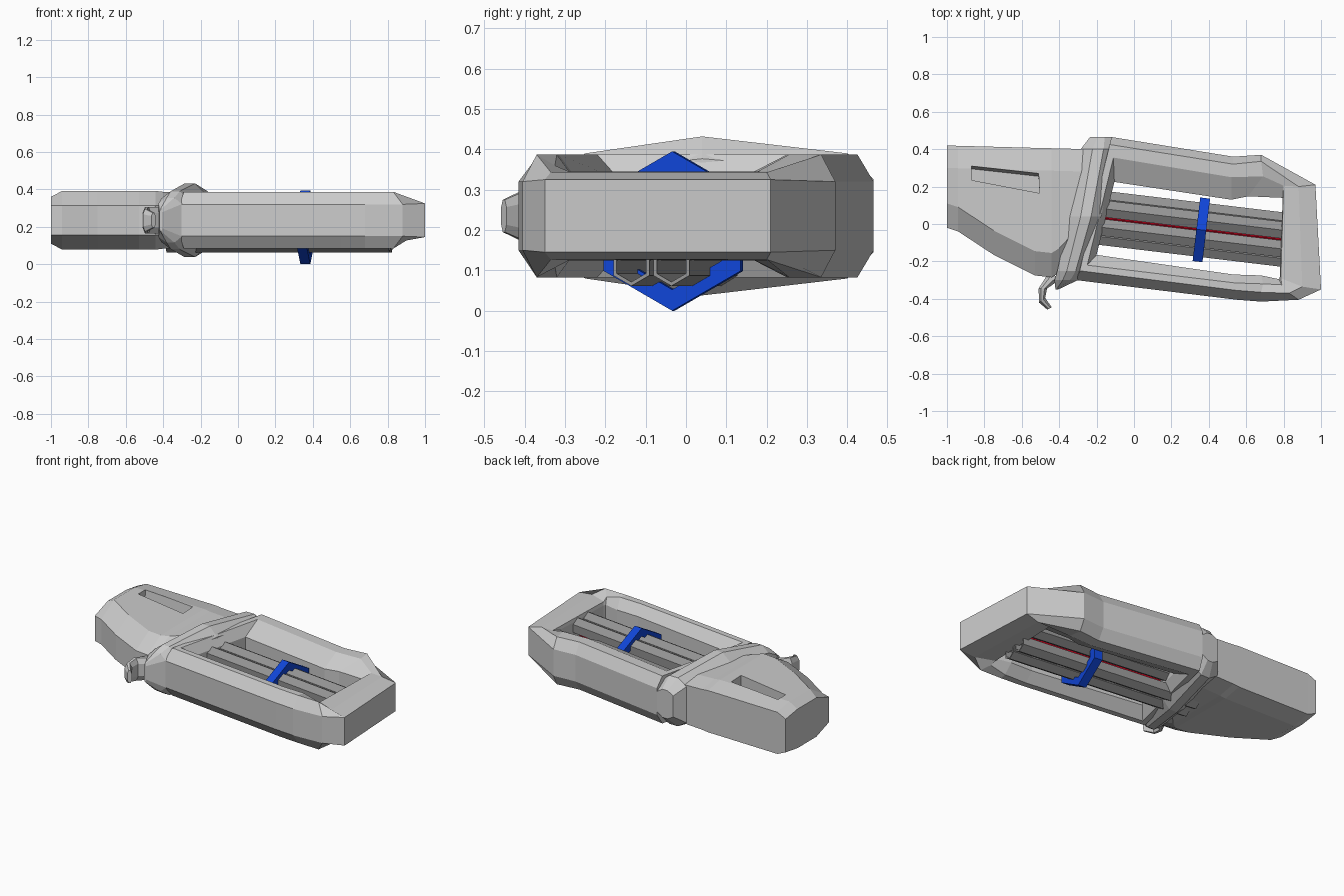
import bpy, bmesh, math
from mathutils import Vector, Matrix

if "Cube" in bpy.data.objects:
    bpy.data.objects.remove(bpy.data.objects["Cube"])

ZC = 0.235
TILT = -math.atan(0.12)


def material(name, rgb):
    m = bpy.data.materials.new(name)
    m.diffuse_color = (*rgb, 1)
    m.use_nodes = True
    m.node_tree.nodes["Principled BSDF"].inputs["Base Color"].default_value = m.diffuse_color
    return m


def finish(name, bm, mat=None):
    bmesh.ops.recalc_face_normals(bm, faces=bm.faces)
    me = bpy.data.meshes.new(name)
    bm.to_mesh(me)
    bm.free()
    ob = bpy.data.objects.new(name, me)
    bpy.context.collection.objects.link(ob)
    if mat:
        me.materials.append(mat)
    return ob


def loft(name, stations, closed=False, zc=ZC):
    """Each station is half a section (x, y, half height), mirrored in z."""
    bm = bmesh.new()
    rings = []
    for st in stations:
        pts = [(x, y, zc + h) for x, y, h in st]
        pts += [(x, y, zc - h) for x, y, h in reversed(st)]
        rings.append([bm.verts.new(p) for p in pts])
    n = len(rings[0])
    for i in range(len(rings) if closed else len(rings) - 1):
        a, b = rings[i], rings[(i + 1) % len(rings)]
        for j in range(n):
            k = (j + 1) % n
            bm.faces.new((a[j], a[k], b[k], b[j]))
    if not closed:
        bm.faces.new(rings[0])
        bm.faces.new(rings[-1])
    return finish(name, bm)


def hex_tube(name, x, offset, z, r, r_in, length, mat):
    """Hollow hexagonal tube along the tilted barrel axis."""
    bm = bmesh.new()
    loops = []
    for rad, sx in ((r, -1), (r, 1), (r_in, 1), (r_in, -1)):
        loops.append([bm.verts.new((sx * length / 2,
                                    rad * math.sin(i * math.pi / 3),
                                    rad * math.cos(i * math.pi / 3))) for i in range(6)])
    for i in range(4):
        a, b = loops[i], loops[(i + 1) % 4]
        for j in range(6):
            k = (j + 1) % 6
            bm.faces.new((a[j], a[k], b[k], b[j]))
    ob = finish(name, bm, mat)
    centre = Vector((x, 0.012 - 0.12 * x, z))
    ob.matrix_world = (Matrix.Translation(centre) @ Matrix.Rotation(TILT, 4, 'Z')
                       @ Matrix.Translation((0, offset, 0)))
    return ob


dark = material("dark_metal", (0.3, 0.3, 0.3))
blue = material("blue", (0.005, 0.06, 0.68))
red = material("red", (0.5, 0.0, 0.01))

# Open frame: outer wall, outer top, inner top, inner wall at each corner
FULL = (.085, .152, .152, .09)
END = (.09, .108, .11, .09)  # thinner bar at the muzzle end
frame = [
    (FULL, (-.12, .465), (-.13, .425), (-.11, .355), (-.105, .225)),
    (FULL, (.53, .36), (.53, .32), (.52, .25), (.52, .13)),
    (FULL, (.68, .37), (.68, .335), (.69, .255), (.61, .148)),
    (END, (.97, .21), (.88, .20), (.80, .205), (.795, .14)),
    (END, (1.0, -.35), (.90, -.335), (.785, -.29), (.78, -.28)),
    ((.085, .152, .125, .09), (.88, -.405), (.83, -.37), (.79, -.325), (.775, -.295)),
    (FULL, (.68, -.415), (.68, -.365), (.69, -.32), (.68, -.275)),
    (FULL, (.55, -.405), (.55, -.355), (.54, -.315), (.53, -.27)),
    (FULL, (-.31, -.30), (-.29, -.25), (-.25, -.22), (-.2, -.165)),
]
loft("frame", [[(*p, h) for p, h in zip(s, hs)] for hs, *s in frame], closed=True)

# Raised collar crossing between stock and frame: y, left x, right x, height
collar = [(.465, -.235, -.12, .09), (.40, -.285, -.105, .155), (.04, -.345, -.175, .197),
          (-.25, -.41, -.265, .155), (-.30, -.425, -.30, .12), (-.35, -.42, -.405, .06)]
loft("collar", [[(x0, y, h * .75), (x0 + (x1 - x0) * .35, y, h),
                 (x0 + (x1 - x0) * .68, y, h), (x1, y, h * .72)]
                for y, x0, x1, h in collar])

# Stock: x, upper y, lower y, half height
stock_rows = [(-1.0, .42, -.02, .125), (-.94, .418, -.04, .157), (-.75, .413, -.165, .157),
              (-.53, .407, -.275, .157), (-.44, .405, -.285, .157), (-.40, .404, -.26, .152),
              (-.25, .40, -.10, .145)]
stock = loft("stock", [[(x, y1, h * .85), (x, y1 - .12, h), (x, y0 + .13, h), (x, y0, .08)]
                       for x, y1, y0, h in stock_rows])

# Slanted recess cut into the top of the stock
bm = bmesh.new()
slot = [(-.87, .315), (-.51, .275), (-.505, .165), (-.87, .235)]
lo = [bm.verts.new((x, y - (.02 if i < 2 else 0), .30)) for i, (x, y) in enumerate(slot)]
hi = [bm.verts.new((x, y, .42)) for x, y in slot]
bm.faces.new(lo)
bm.faces.new(hi)
for i in range(4):
    j = (i + 1) % 4
    bm.faces.new((lo[i], lo[j], hi[j], hi[i]))
cutter = finish("slot_cutter", bm)
cutter.hide_render = True
cutter.hide_set(True)
mod = stock.modifiers.new("slot", 'BOOLEAN')
mod.operation = 'DIFFERENCE'
mod.solver = 'EXACT'
mod.object = cutter

# Curved trigger hook below the stock: outer point, inner point, half height
hook = [((-.45, -.25), (-.40, -.30), .07), ((-.51, -.345), (-.465, -.345), .072),
        ((-.508, -.42), (-.475, -.395), .06), ((-.463, -.458), (-.44, -.445), .04)]
loft("trigger", [[(a[0], a[1], h * .55),
                  (a[0] * .7 + b[0] * .3, a[1] * .7 + b[1] * .3, h),
                  (a[0] * .3 + b[0] * .7, a[1] * .3 + b[1] * .7, h),
                  (b[0], b[1], h * .55)] for a, b, h in hook])

# Six hexagonal barrels packed around a thin red core
PITCH, AXIS_Z = 0.1, 0.2
for i in range(6):
    a = i * math.pi / 3
    hex_tube(f"barrel_{i + 1}", .22, PITCH * math.cos(a), AXIS_Z + PITCH * math.sin(a),
             .052, .042, 1.2, dark)
hex_tube("core", .31, 0, AXIS_Z, .04, .015, .98, red)

# Blue hexagonal band around the barrels
hex_tube("band", .36, 0, .1975, .1975, .145, .053, blue)
